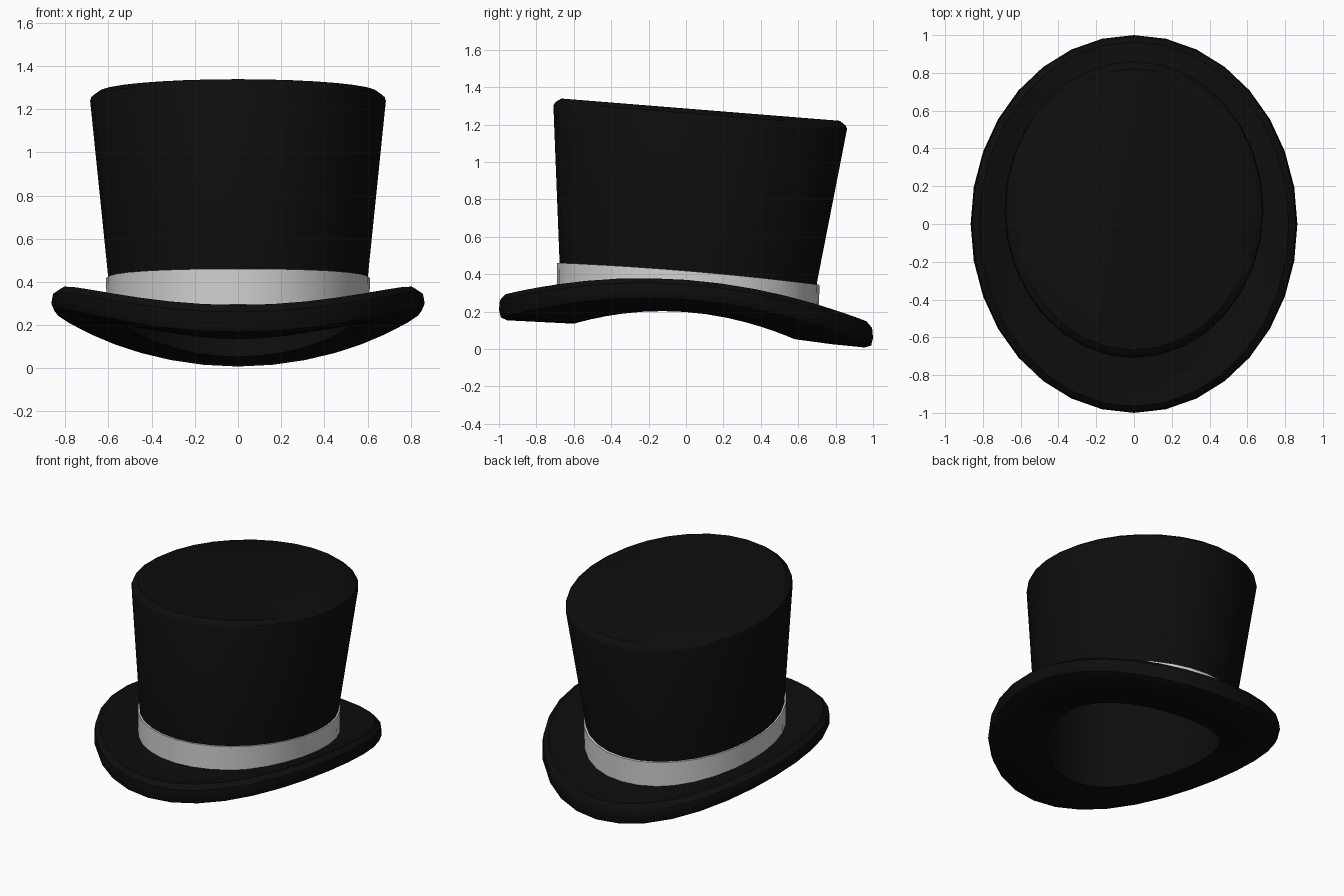
import bpy, bmesh, math

if "Cube" in bpy.data.objects:
    bpy.data.objects.remove(bpy.data.objects["Cube"])

SEG = 32


def material(name, v):
    m = bpy.data.materials.new(name)
    m.diffuse_color = (v, v, v, 1)
    m.use_nodes = True
    m.node_tree.nodes["Principled BSDF"].inputs["Base Color"].default_value = m.diffuse_color
    return m


black = material("black felt", 0.004)
silver = material("pale grey ribbon", 0.65)


def loft(name, rings, mat, closed=False, caps=(), sharp=35):
    """Skin oval rings (rx, ry, centre y, a, b, c), where z = a + b*y + c*y*y."""
    bm = bmesh.new()
    loops = []
    for rx, ry, cy, a, b, c in rings:
        loop = []
        for i in range(SEG):
            t = 2 * math.pi * i / SEG
            x, y = rx * math.cos(t), cy + ry * math.sin(t)
            loop.append(bm.verts.new((x, y, a + b * y + c * y * y)))
        loops.append(loop)
    pairs = list(zip(loops, loops[1:]))
    if closed:
        pairs.append((loops[-1], loops[0]))
    for lo, hi in pairs:
        for i in range(SEG):
            j = (i + 1) % SEG
            bm.faces.new((lo[i], lo[j], hi[j], hi[i]))
    for k in caps:
        bm.faces.new(loops[k])
    bmesh.ops.recalc_face_normals(bm, faces=bm.faces)
    me = bpy.data.meshes.new(name)
    bm.to_mesh(me)
    bm.free()
    ob = bpy.data.objects.new(name, me)
    bpy.context.collection.objects.link(ob)
    me.materials.append(mat)
    bpy.ops.object.select_all(action='DESELECT')
    ob.select_set(True)
    bpy.context.view_layer.objects.active = ob
    bpy.ops.object.shade_smooth_by_angle(angle=math.radians(sharp))
    return ob


# hat body: inner lining, underside, curled brim, flared crown, slanted lid
loft("hat_body", [
    (0.60, 0.70, 0.07, 1.18, -0.08, 0),
    (0.53, 0.60, 0.00, 0.30, -0.08, -0.15),
    (0.52, 0.59, -0.01, 0.198, -0.076, -0.30),
    (0.66, 0.77, 0.00, 0.210, -0.076, -0.21),
    (0.81, 0.955, 0.00, 0.245, -0.076, -0.18),
    (0.85, 0.99, 0.00, 0.265, -0.076, -0.175),
    (0.865, 1.00, 0.00, 0.300, -0.075, -0.165),
    (0.857, 0.995, 0.00, 0.345, -0.075, -0.160),
    (0.82, 0.965, 0.00, 0.370, -0.075, -0.160),
    (0.775, 0.91, 0.00, 0.350, -0.075, -0.160),
    (0.70, 0.81, 0.00, 0.310, -0.075, -0.140),
    (0.595, 0.685, 0.01, 0.275, -0.08, -0.10),
    (0.60, 0.688, 0.012, 0.41, -0.08, 0),
    (0.685, 0.785, 0.076, 1.245, -0.08, 0),
    (0.68, 0.778, 0.077, 1.262, -0.08, 0),
    (0.645, 0.745, 0.078, 1.286, -0.08, 0),
], black, caps=(0, -1))

# ribbon band round the foot of the crown
loft("ribbon_band", [
    (0.595, 0.68, 0.01, 0.26, -0.085, -0.05),
    (0.609, 0.699, 0.01, 0.26, -0.085, -0.05),
    (0.611, 0.702, 0.012, 0.418, -0.083, -0.03),
    (0.595, 0.68, 0.012, 0.418, -0.083, -0.03),
], silver, closed=True)
